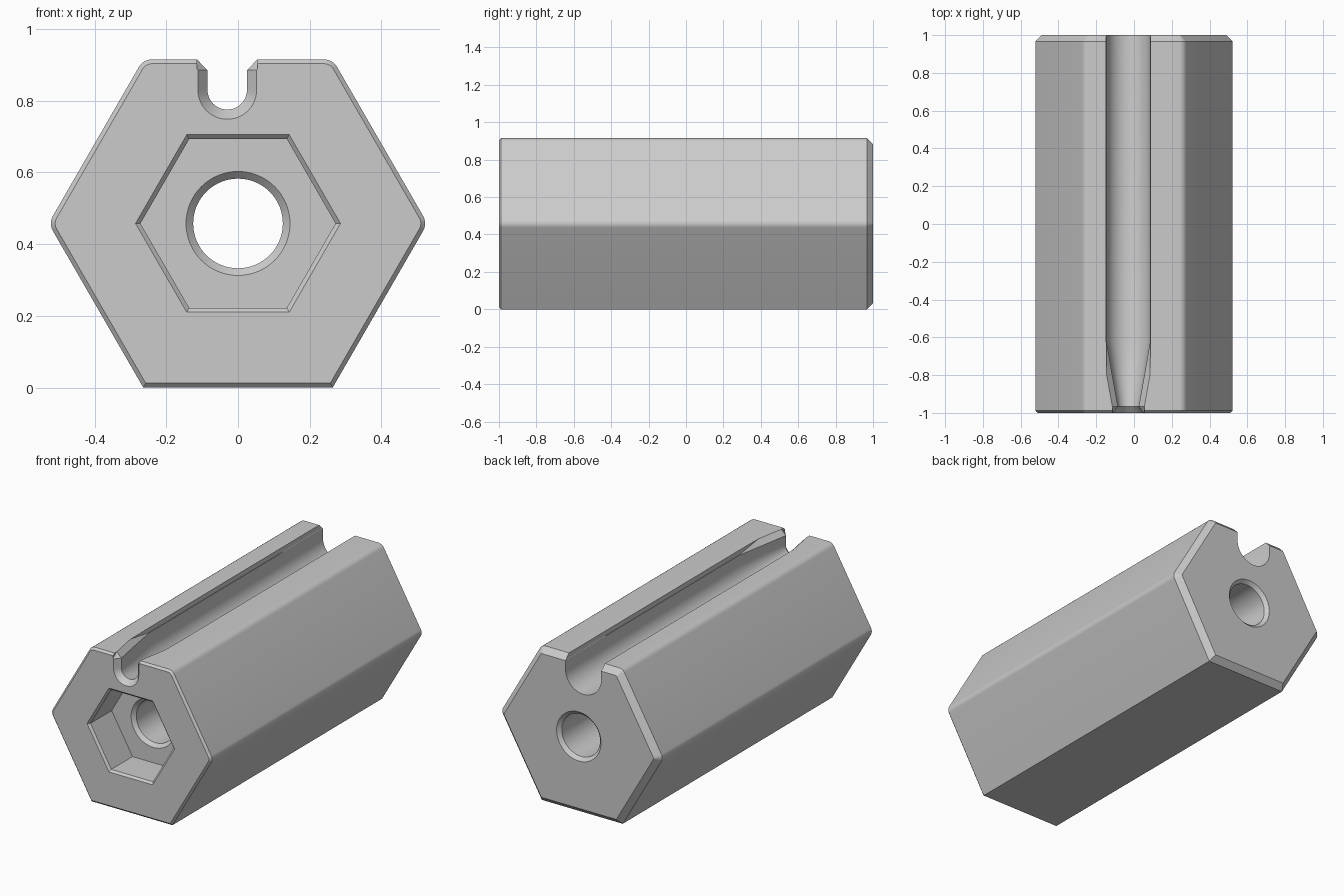
import bpy, bmesh
from math import sin, cos, pi, radians, sqrt
from mathutils import Vector

if "Cube" in bpy.data.objects:
    bpy.data.objects.remove(bpy.data.objects["Cube"])

MID = 0.4575          # height of the long axis, also the hexagon apothem
SLOT_X, SLOT_Z = -0.03, 0.83

steel = bpy.data.materials.new("light grey")
steel.use_nodes = True
grey = (0.6, 0.6, 0.6, 1)
steel.diffuse_color = grey
steel.node_tree.nodes["Principled BSDF"].inputs["Base Color"].default_value = grey


def loft(name, sections):
    """Closed solid through (y, [(x, z), ...]) cross-sections."""
    bm = bmesh.new()
    rings = [[bm.verts.new((x, y, z)) for x, z in pts] for y, pts in sections]
    n = len(rings[0])
    for a, b in zip(rings, rings[1:]):
        for i in range(n):
            j = (i + 1) % n
            bm.faces.new((a[i], a[j], b[j], b[i]))
    bm.faces.new(rings[0])
    bm.faces.new(rings[-1])
    bmesh.ops.recalc_face_normals(bm, faces=bm.faces)
    mesh = bpy.data.meshes.new(name)
    bm.to_mesh(mesh)
    bm.free()
    mesh.materials.append(steel)
    obj = bpy.data.objects.new(name, mesh)
    bpy.context.collection.objects.link(obj)
    return obj


def ring(radius, count):
    return [(radius * cos(2 * pi * i / count), MID + radius * sin(2 * pi * i / count))
            for i in range(count)]


def hex_ring(apothem):
    return ring(apothem * 2 / sqrt(3), 6)


def body_ring(inset):
    """Hexagon with rounded side and top corners and sharp bottom corners."""
    pts = []
    for k in range(6):
        mid = k * pi / 3
        if k in (4, 5):
            r = (MID - inset) * 2 / sqrt(3)
            pts.append((r * cos(mid), MID + r * sin(mid)))
            continue
        fillet = 0.042
        c = (MID - fillet) * 2 / sqrt(3)
        for s in range(7):
            a = mid - pi / 6 + s * pi / 18
            pts.append((c * cos(mid) + (fillet - inset) * cos(a),
                        MID + c * sin(mid) + (fillet - inset) * sin(a)))
    return pts


def slot_ring(w, lip):
    """U shape of half width w, widened to half width lip along its top edges."""
    bevel = 0.885
    side = [(w, bevel), (lip, bevel + lip - w + 0.0005), (lip, 1.1)]
    arc = [(w * cos(a), SLOT_Z + w * sin(a))
           for a in (-pi + i * pi / 24 for i in range(25))]
    pts = [(-x, z) for x, z in reversed(side)] + arc + side
    return [(SLOT_X + x, z) for x, z in pts]


# Main hexagonal bar with a fine front bevel and a larger back bevel
body = loft("hex_body", [(-1, body_ring(0.012)), (-0.988, body_ring(0)),
                         (0.967, body_ring(0)), (1, body_ring(0.033))])

# Hexagonal pocket, through hole and tapered keyway
cutters = [
    loft("pocket_cutter", [(-1.05, hex_ring(0.2975)), (-0.988, hex_ring(0.2355)),
                           (-0.79, hex_ring(0.2355))]),
    loft("hole_cutter", [(-0.81, ring(0.165, 64)), (-0.77, ring(0.125, 64)),
                         (0.98, ring(0.125, 64)), (1.02, ring(0.165, 64))]),
    loft("slot_cutter", [(-1.05, slot_ring(0.127, 0.128)), (-1, slot_ring(0.082, 0.085)),
                         (-0.967, slot_ring(0.055, 0.085)), (-0.8, slot_ring(0.085, 0.115)),
                         (-0.62, slot_ring(0.116, 0.117)), (1.1, slot_ring(0.116, 0.117))]),
]
for cutter in cutters:
    mod = body.modifiers.new(cutter.name, 'BOOLEAN')
    mod.operation = 'DIFFERENCE'
    mod.solver = 'EXACT'
    mod.object = cutter

# Bake the cuts and drop the cutters
bpy.context.view_layer.update()
graph = bpy.context.evaluated_depsgraph_get()
result = bpy.data.meshes.new_from_object(body.evaluated_get(graph))
body.modifiers.clear()
body.data = result
for cutter in cutters:
    bpy.data.objects.remove(cutter)

# Smooth the round surfaces, keep the edges crisp
bpy.ops.object.select_all(action='DESELECT')
body.select_set(True)
bpy.context.view_layer.objects.active = body
bpy.ops.object.shade_smooth_by_angle(angle=radians(25))
